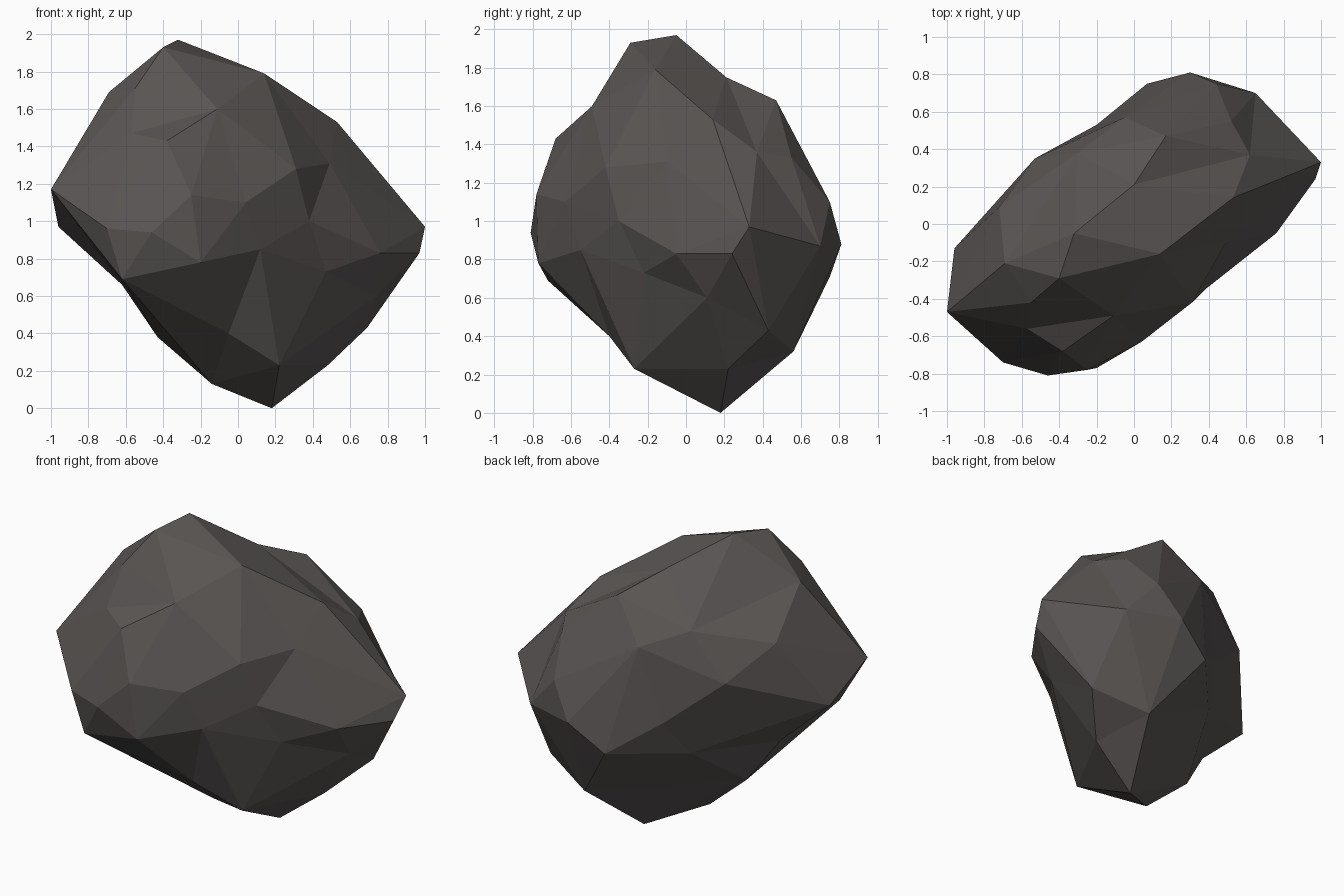
import bpy
import bmesh
from mathutils import Matrix, Vector

if "Cube" in bpy.data.objects:
    bpy.data.objects.remove(bpy.data.objects["Cube"])

# Corner points of the boulder, from the crown down to the foot
CORNERS = [
    (-.32, -.05, 1.97), (-.40, -.29, 1.93), (.14, -.16, 1.79), (0, .21, 1.75),
    (-.69, -.21, 1.69), (-.55, -.42, 1.71), (.17, .47, 1.63), (-.11, -.49, 1.60),
    (.53, .14, 1.53), (-.30, .38, 1.48), (-.57, -.56, 1.47), (-.38, -.68, 1.43),
    (-.72, .09, 1.40), (-.05, .57, 1.38), (.62, .37, 1.36), (.49, -.10, 1.31),
    (.52, .55, 1.33), (.31, -.42, 1.28), (-.53, .35, 1.18), (-1, -.47, 1.17),
    (-.25, -.78, 1.14), (.04, -.63, 1.10), (.44, .75, 1.10), (-.96, -.13, .97),
    (.38, -.35, 1.0), (1, .33, .97), (-.70, -.74, .96), (-.46, -.81, .94),
    (-.20, .53, .90), (.30, .81, .88), (.65, .70, .87), (.12, -.55, .85),
    (.97, .24, .83), (.76, -.05, .83), (-.20, -.77, .78), (.07, .75, .71),
    (-.62, -.72, .69), (.47, -.22, .73), (-.62, -.10, .66), (.74, .11, .60),
    (.69, .43, .43), (-.28, .36, .66), (-.43, -.02, .38), (.35, .56, .32),
    (.22, -.27, .23), (.48, .22, .23), (-.14, -.05, .13), (.18, .18, 0),
    (-.05, -.40, .40),
]
CENTRE = Vector((0, 0, 1))
TURN = Matrix.Rotation(-0.64, 3, 'Z')      # lines the long axis up with x


def rounded(point):
    """Swell the slab into a near-sphere, so that dents also get faces."""
    p = TURN @ (Vector(point) - CENTRE)
    p.y /= 0.52
    return p.normalized() * p.length ** 0.07


# Skin the rounded stone, then move every corner to its true place
bm = bmesh.new()
true_place = {}
for corner in CORNERS:
    true_place[bm.verts.new(rounded(corner))] = Vector(corner)
bmesh.ops.convex_hull(bm, input=bm.verts[:])
loose = [v for v in bm.verts if not v.link_faces]
for v in bm.verts:
    v.co = true_place[v]
bmesh.ops.delete(bm, geom=loose, context='VERTS')
bmesh.ops.recalc_face_normals(bm, faces=bm.faces[:])
for face in bm.faces:
    face.smooth = False

mesh = bpy.data.meshes.new("boulder")
bm.to_mesh(mesh)
bm.free()

# One dark warm grey for the whole stone
stone = bpy.data.materials.new("dark_grey_stone")
stone.diffuse_color = (0.10, 0.091, 0.087, 1)
stone.use_nodes = True
stone.node_tree.nodes["Principled BSDF"].inputs["Base Color"].default_value = stone.diffuse_color
mesh.materials.append(stone)

boulder = bpy.data.objects.new("boulder", mesh)
bpy.context.collection.objects.link(boulder)
